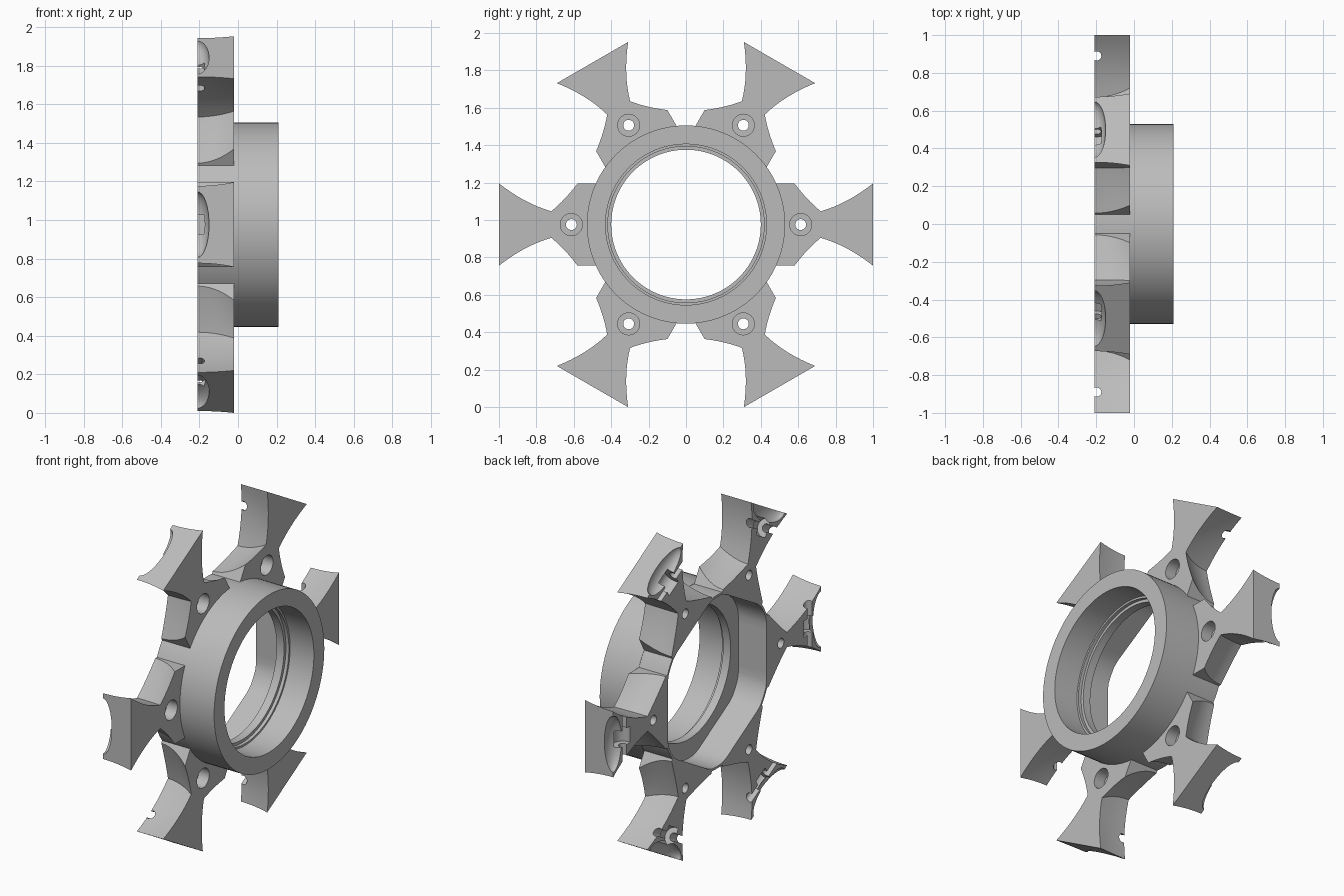
import bpy, bmesh, math
from mathutils import Matrix, Vector

if "Cube" in bpy.data.objects:
    bpy.data.objects.remove(bpy.data.objects["Cube"], do_unlink=True)

CZ = 0.976                 # height of the wheel axis
BACK, FACE, FRONT = -0.21, -0.02, 0.21
HUB_R = 0.528
ANGLES = [math.radians(60 * i) for i in range(6)]

grey = bpy.data.materials.new("plain_grey")
grey.use_nodes = True
grey.diffuse_color = (0.5, 0.5, 0.5, 1)
grey.node_tree.nodes["Principled BSDF"].inputs["Base Color"].default_value = (0.5, 0.5, 0.5, 1)


def polar(x, r, t, a):
    """Point on an arm: r along the arm, t across it."""
    return Vector((x, r * math.cos(a) - t * math.sin(a), CZ + r * math.sin(a) + t * math.cos(a)))


def finish(bm, name):
    bmesh.ops.recalc_face_normals(bm, faces=bm.faces)
    mesh = bpy.data.meshes.new(name)
    bm.to_mesh(mesh)
    bm.free()
    obj = bpy.data.objects.new(name, mesh)
    bpy.context.collection.objects.link(obj)
    mesh.materials.append(grey)
    return obj


def loft(bm, loops, closed=False):
    """Skin equal point loops, capped unless closed into a tube."""
    rings = [[bm.verts.new(p) for p in loop] for loop in loops]
    pairs = list(zip(rings, rings[1:])) + ([(rings[-1], rings[0])] if closed else [])
    for a, b in pairs:
        for i in range(len(a)):
            j = (i + 1) % len(a)
            bm.faces.new((a[i], a[j], b[j], b[i]))
    if not closed:
        bm.faces.new(rings[0])
        bm.faces.new(rings[-1])


def bezier(p, bend, q, n=8):
    """Points on a curve from p towards q, leaving out q."""
    pts = []
    for i in range(n):
        u = i / n
        pts.append([p[k] * (1 - u) ** 2 + 2 * bend[k] * u * (1 - u) + q[k] * u * u for k in (0, 1)])
    return pts


def star_outline(s):
    """Outline at depth s: 0 at the back, 1 at the front; the scoops shrink forward."""
    mix = lambda a, b: a + (b - a) * s * s
    tip = (1.0, mix(0.2, 0.22))
    neck = (mix(0.67, 0.72), mix(0.045, 0.071))
    root = (mix(0.495, 0.58), 0.22)
    foot = (math.sqrt(HUB_R ** 2 - 0.22 ** 2), 0.22)
    half = bezier(tip, (0.86, mix(0.09, 0.11)), neck)
    half += bezier(neck, (mix(0.59, 0.645), mix(0.115, 0.133)), root)
    half += [root, foot]
    x = BACK + (FACE - BACK) * s
    foot_a = math.atan2(foot[1], foot[0])
    loop = []
    for a in ANGLES:
        loop += [polar(x, r, -t, a) for r, t in reversed(half)]
        loop += [polar(x, r, t, a) for r, t in half]
        for k in (1, 2, 3):
            loop.append(polar(x, HUB_R, 0, a + foot_a + (math.pi / 3 - 2 * foot_a) * k / 4))
    return loop


# Six-armed star plate
bm = bmesh.new()
loft(bm, [star_outline(i / 6) for i in range(7)])
star = finish(bm, "star_plate")


def cylinder(bm, radius, depth, centre, axis, segments=32):
    rot = Vector((0, 0, 1)).rotation_difference(axis).to_matrix().to_4x4()
    bmesh.ops.create_cone(bm, cap_ends=True, segments=segments, radius1=radius, radius2=radius,
                          depth=depth, matrix=Matrix.Translation(centre) @ rot)


X = Vector((1, 0, 0))
cutters = []

# Hexagonal bore with rounded corners
bm = bmesh.new()
bore = []
for i in range(72):
    a = math.radians(5 * i)
    off = (a + math.pi / 6) % (math.pi / 3) - math.pi / 6
    bore.append((min(0.475 / math.cos(off), 0.515), a))
loft(bm, [[polar(x, r, 0, a) for r, a in bore] for x in (BACK - 0.1, FACE + 0.1)])
cutters.append(finish(bm, "bore_cutter"))

# Bolt holes, then counterbores
for name, radius, x0, x1 in (("bolt", 0.029, -0.4, 0.2), ("counterbore", 0.059, -0.09, 0.1)):
    bm = bmesh.new()
    for a in ANGLES:
        cylinder(bm, radius, x1 - x0, polar((x0 + x1) / 2, 0.613, 0, a), X)
    cutters.append(finish(bm, name + "_cutter"))

# Axle channels and seats at the back of each tip
for name, radius, width in (("axle", 0.024, 0.6), ("axle_seat", 0.055, 0.1)):
    bm = bmesh.new()
    for a in ANGLES:
        tangent = Vector((0, -math.sin(a), math.cos(a)))
        cylinder(bm, radius, width, polar(-0.197, 0.89, 0, a), tangent, 24)
    cutters.append(finish(bm, name + "_cutter"))

# Rounded bites in the back edge of each tip
bm = bmesh.new()
for a in ANGLES:
    place = Matrix.Translation(polar(BACK, 1.0, 0, a)) @ Matrix.Rotation(a, 4, "X")
    bmesh.ops.create_uvsphere(bm, u_segments=32, v_segments=16, radius=1,
                              matrix=place @ Matrix.Diagonal((0.06, 0.08, 0.17, 1)))
cutters.append(finish(bm, "tip_bite_cutter"))

for cutter in cutters:
    cutter.hide_render = True
    mod = star.modifiers.new(cutter.name, "BOOLEAN")
    mod.operation, mod.solver, mod.object = "DIFFERENCE", "EXACT", cutter

# Bake the cuts and drop the cutters
baked = bpy.data.meshes.new_from_object(star.evaluated_get(bpy.context.evaluated_depsgraph_get()))
star.modifiers.clear()
star.data = baked
for cutter in cutters:
    bpy.data.objects.remove(cutter, do_unlink=True)

# Hub ring with an inner lip and a thin groove
profile = [(FACE, 0.53), (FRONT, 0.53), (FRONT, 0.43), (0.05, 0.43), (0.05, 0.418),
           (0.03, 0.418), (0.03, 0.4), (FACE, 0.4)]
bm = bmesh.new()
loft(bm, [[polar(x, r, 0, math.tau * i / 96) for i in range(96)] for x, r in profile], closed=True)
ring = finish(bm, "hub_ring")

# Smooth the curved walls, keeping edges sharp
bpy.ops.object.select_all(action="DESELECT")
for obj in (star, ring):
    obj.select_set(True)
bpy.context.view_layer.objects.active = star
bpy.ops.object.shade_smooth_by_angle(angle=math.radians(25))
